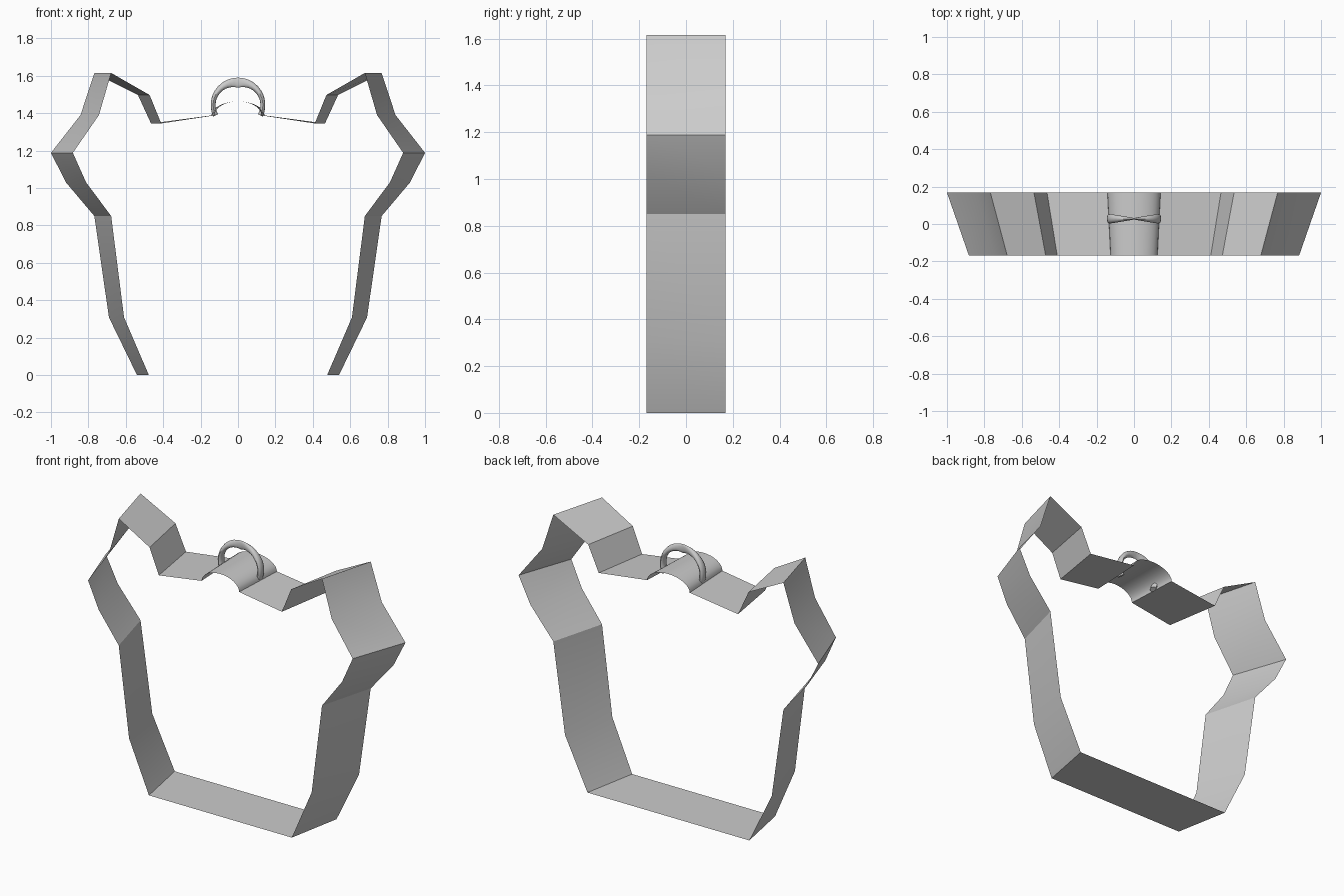
import bpy, bmesh, math

if "Cube" in bpy.data.objects:
    bpy.data.objects.remove(bpy.data.objects["Cube"])


def make_object(name, verts, faces, smooth_angle=None):
    mesh = bpy.data.meshes.new(name)
    bm = bmesh.new()
    vs = [bm.verts.new(v) for v in verts]
    for f in faces:
        bm.faces.new([vs[i] for i in f])
    bmesh.ops.recalc_face_normals(bm, faces=bm.faces)
    bm.to_mesh(mesh)
    bm.free()
    obj = bpy.data.objects.new(name, mesh)
    bpy.context.collection.objects.link(obj)
    if smooth_angle:
        bpy.context.view_layer.objects.active = obj
        obj.select_set(True)
        bpy.ops.object.shade_smooth_by_angle(angle=math.radians(smooth_angle))
        obj.select_set(False)
    return obj


# Outline band: right half of the rear profile, mirrored, tapered to the front
DEPTH, TAPER = 0.168, 0.883
half = [(0.54, 0), (0.69, 0.308), (0.768, 0.85), (0.92, 1.03), (1.0, 1.188),
        (0.842, 1.39), (0.768, 1.615), (0.535, 1.497), (0.465, 1.345)]
ARCH_W, ARCH_Z, ARCH_H, STEPS = 0.142, 1.388, 0.075, 16
arch = [(ARCH_W * math.cos(math.pi * i / STEPS),
         ARCH_Z + ARCH_H * math.sin(math.pi * i / STEPS)) for i in range(STEPS + 1)]
outline = half + arch + [(-x, z) for x, z in reversed(half)]
n = len(outline)
verts = [(x, DEPTH, z) for x, z in outline] + [(x * TAPER, -DEPTH, z) for x, z in outline]
faces = [(i, (i + 1) % n, n + (i + 1) % n, n + i) for i in range(n)]
make_object("outline_band", verts, faces, 25)

# Hanging loop: arched tube, tall and thin at the crown, wide in depth at the feet
ARC, SIDES, Y0 = 24, 12, 0.028
verts, faces = [], []
for i in range(ARC + 1):
    a = math.radians(-25 + 230 * i / ARC)
    side = min(1, abs(math.cos(a)))
    depth = 0.004 + 0.022 * side
    thick = 0.027 - 0.014 * side
    for j in range(SIDES):
        t = 2 * math.pi * j / SIDES
        r = 1 + thick * math.cos(t) / 0.13
        rad = 0.146 - thick
        x = math.cos(a) * (rad + thick * math.cos(t))
        z = 1.444 + math.sin(a) * (rad + thick * math.cos(t))
        verts.append((x, Y0 + depth * math.sin(t), z))
for i in range(ARC):
    for j in range(SIDES):
        k = (j + 1) % SIDES
        faces.append((i * SIDES + j, i * SIDES + k, (i + 1) * SIDES + k, (i + 1) * SIDES + j))
faces += [tuple(range(SIDES)), tuple(range(ARC * SIDES, (ARC + 1) * SIDES))]
make_object("hanging_loop", verts, faces, 40)
